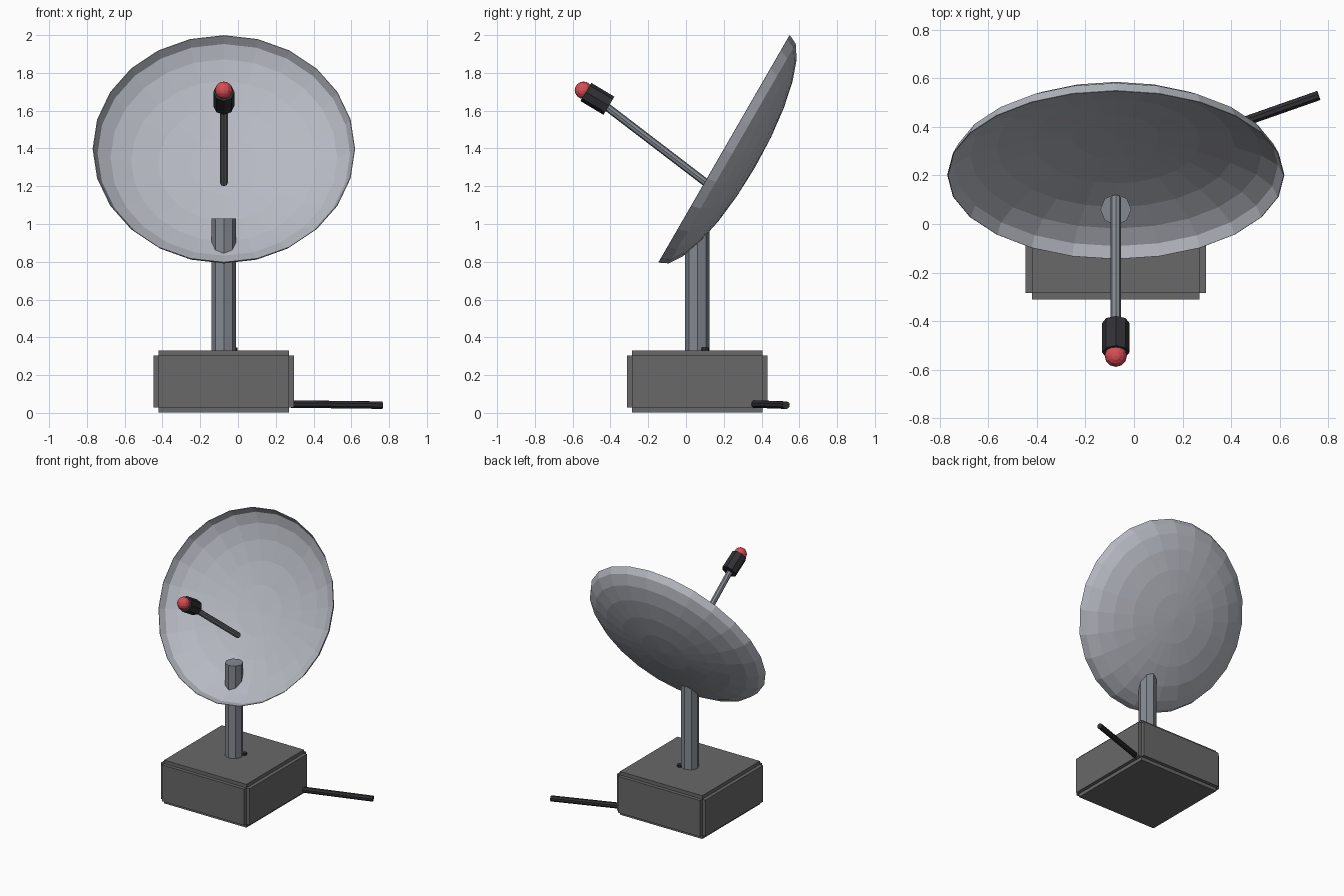
import bpy, bmesh, math
from mathutils import Vector, Matrix

if "Cube" in bpy.data.objects:
    bpy.data.objects.remove(bpy.data.objects["Cube"])

CX, CY = -0.075, 0.06   # axis of box and post


def material(name, rgb):
    m = bpy.data.materials.new(name)
    m.diffuse_color = (*rgb, 1)
    m.use_nodes = True
    m.node_tree.nodes["Principled BSDF"].inputs["Base Color"].default_value = m.diffuse_color
    return m


DISH = material("pale_grey", (0.47, 0.485, 0.54))
STEEL = material("steel_grey", (0.23, 0.25, 0.285))
BOX = material("dark_grey", (0.14, 0.14, 0.143))
BLACK = material("black", (0.03, 0.03, 0.035))
RED = material("red", (0.68, 0.075, 0.09))


def finish(name, bm, mat):
    bmesh.ops.recalc_face_normals(bm, faces=bm.faces)
    mesh = bpy.data.meshes.new(name)
    bm.to_mesh(mesh)
    bm.free()
    mesh.materials.append(mat)
    ob = bpy.data.objects.new(name, mesh)
    bpy.context.collection.objects.link(ob)
    return ob


def rod(name, a, b, radius, mat, sides=8):
    """Flat-sided cylinder between two points."""
    a, b = Vector(a), Vector(b)
    axis = b - a
    rot = Vector((0, 0, 1)).rotation_difference(axis).to_matrix().to_4x4()
    bm = bmesh.new()
    bmesh.ops.create_cone(bm, cap_ends=True, segments=sides, radius1=radius,
                          radius2=radius, depth=axis.length,
                          matrix=Matrix.Translation((a + b) / 2) @ rot)
    return finish(name, bm, mat)


# Base box: a core cube with every face pushed out, leaving recessed edges
bm = bmesh.new()
core, lip = (0.69, 0.69, 0.275), 0.0265
bmesh.ops.create_cube(bm, size=1, matrix=Matrix.Translation((CX, CY, 0.165))
                      @ Matrix.Diagonal((*core, 1)))
bm.normal_update()
for face in list(bm.faces):
    normal = face.normal.copy()
    new = bmesh.ops.extrude_discrete_faces(bm, faces=[face])["faces"][0]
    bmesh.ops.translate(bm, verts=new.verts, vec=normal * lip)
finish("base_box", bm, BOX)

# Post
rod("post", (CX, CY, 0.2), (CX, CY, 1.03), 0.064, STEEL)

# Dish: lower half of a flattened ball, 24 sides, opening tilted up to the front
bm = bmesh.new()
bmesh.ops.create_uvsphere(bm, u_segments=24, v_segments=12, radius=1)
bmesh.ops.delete(bm, geom=[v for v in bm.verts if v.co.z > 0.01], context='VERTS')
bmesh.ops.transform(bm, verts=bm.verts,
                    matrix=Matrix.Translation((CX, 0.2025, 1.3975))
                    @ Matrix.Rotation(math.radians(60), 4, 'X')
                    @ Matrix.Diagonal((0.695, 0.695, 0.19, 1)))
dish = finish("dish", bm, DISH)
shell = dish.modifiers.new("thin_shell", 'SOLIDIFY')
shell.thickness = 0.004

# Feed arm, receiver and red tip
rod("feed_arm", (CX, 0.108, 1.217), (CX, -0.44, 1.636), 0.021, STEEL)
rod("receiver", (CX, -0.408, 1.626), (CX, -0.53, 1.699), 0.056, BLACK)
bm = bmesh.new()
bmesh.ops.create_uvsphere(bm, u_segments=12, v_segments=8, radius=0.046,
                          matrix=Matrix.Translation((CX, -0.543, 1.708)))
finish("receiver_tip", bm, RED)

# Cable: short end beside the post, long end leaving the box near the ground
rod("cable_top_end", (-0.022, 0.102, 0.25), (-0.022, 0.102, 0.345), 0.02, BLACK)
rod("cable", (0.2, 0.333, 0.048), (0.762, 0.53, 0.041), 0.021, BLACK)
